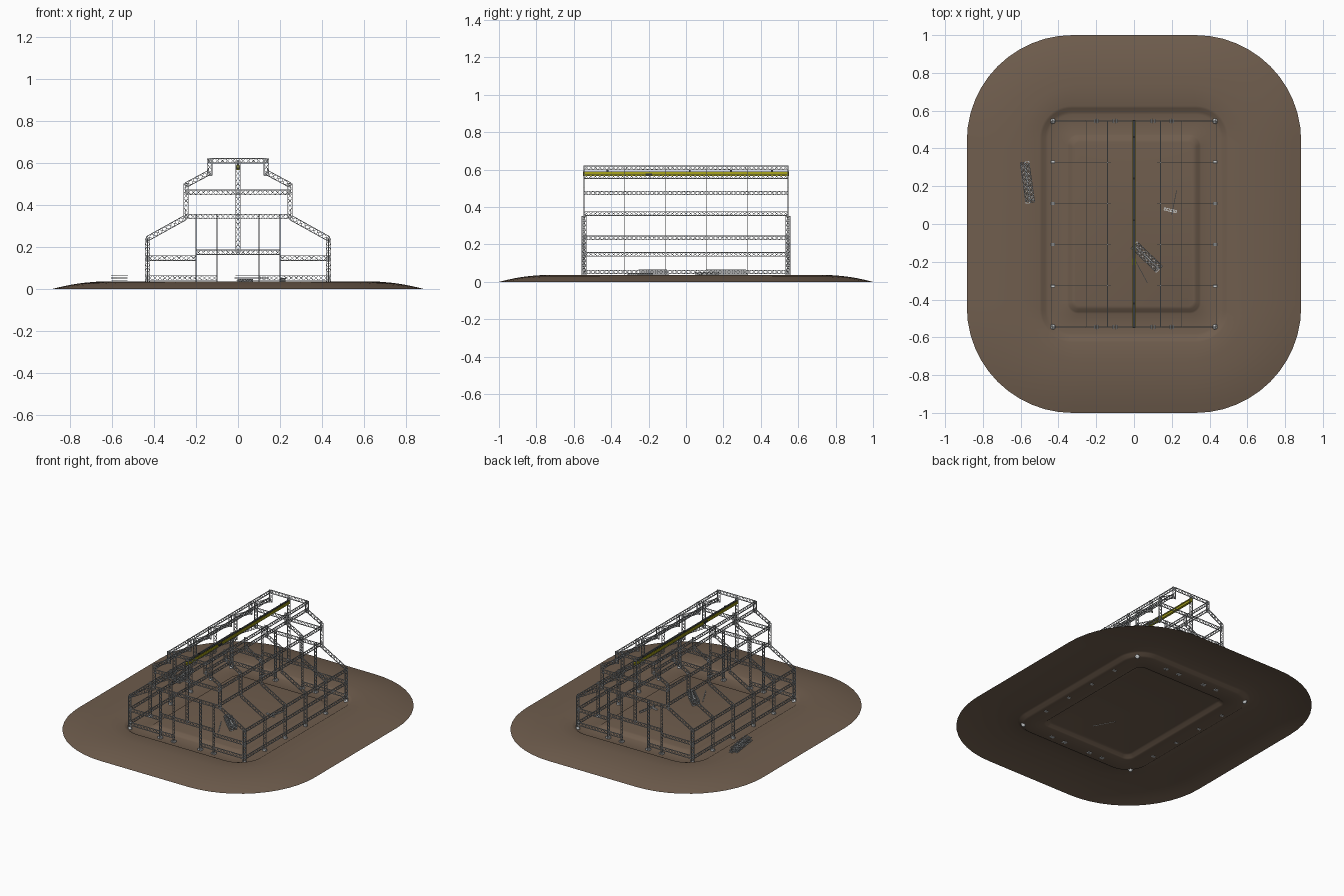
import bpy, bmesh, math
from mathutils import Vector, Matrix

cube = bpy.data.objects.get("Cube")
if cube:
    bpy.data.objects.remove(cube, do_unlink=True)


def material(name, rgb):
    m = bpy.data.materials.new(name)
    m.use_nodes = True
    m.diffuse_color = (*rgb, 1)
    m.node_tree.nodes["Principled BSDF"].inputs["Base Color"].default_value = (*rgb, 1)
    return m


EARTH = material("brown earth", (0.16, 0.11, 0.075))
STEEL = material("grey steel", (0.42, 0.44, 0.45))
PALE = material("pale steel", (0.6, 0.62, 0.63))
OLIVE = material("yellow paint", (0.4, 0.38, 0.01))
DARK = material("dark rail", (0.04, 0.045, 0.05))
X, Y, Z = Vector((1, 0, 0)), Vector((0, 1, 0)), Vector((0, 0, 1))


def finish(name, bm, mat):
    bmesh.ops.recalc_face_normals(bm, faces=bm.faces)
    mesh = bpy.data.meshes.new(name)
    bm.to_mesh(mesh)
    bm.free()
    mesh.materials.append(mat)
    ob = bpy.data.objects.new(name, mesh)
    bpy.context.collection.objects.link(ob)
    return ob


def bar(bm, a, b, t, side):
    """Thin square bar from a to b."""
    d = (b - a).normalized()
    n = d.cross(side)
    if n.length < 0.001:
        n = d.cross(Z if abs(d.z) < 0.9 else X)
    n.normalize()
    s = n.cross(d)
    rings = []
    for p in (a, b):
        rings.append([bm.verts.new(p + (n * i + s * j) * t / 2)
                      for i, j in ((-1, -1), (1, -1), (1, 1), (-1, 1))])
    for k in range(4):
        m = (k + 1) % 4
        bm.faces.new((rings[0][k], rings[0][m], rings[1][m], rings[1][k]))
    for r in rings:
        bm.faces.new(r)


def truss(bm, a, b, side, w=0.022, pitch=0.024):
    """Flat lattice girder: two chords with crossed braces."""
    a, b = Vector(a), Vector(b)
    d = (b - a).normalized()
    s = (side - d * side.dot(d)).normalized()
    h = s * w / 2
    n = d.cross(s)
    for k in (-1, 1):
        bar(bm, a + h * k, b + h * k, 0.0035, n)
    count = max(1, round((b - a).length / pitch))
    for i in range(count):
        p, q = a.lerp(b, i / count), a.lerp(b, (i + 1) / count)
        bar(bm, p - h, q + h, 0.0022, n)
        bar(bm, p + h, q - h, 0.0022, n)
    for p in (a, b):
        bar(bm, p - h, p + h, 0.003, n)


def box(bm, centre, size):
    bmesh.ops.create_cube(bm, size=1, matrix=Matrix.Translation(centre) @ Matrix.Diagonal((*size, 1)))


# Earth mound: open sheet made of rounded rectangular rings with a trench
def ring(bm, hx, hy, r, z):
    pts = []
    for c, (sx, sy) in enumerate(((1, 1), (-1, 1), (-1, -1), (1, -1))):
        for i in range(13):
            t = math.pi / 2 * (c + i / 12)
            pts.append(bm.verts.new((sx * (hx - r) + r * math.cos(t),
                                     sy * (hy - r) + r * math.sin(t), z)))
    return pts


bm = bmesh.new()
steps = [(0.885 - 0.27 * k, 1 - 0.27 * k, 0.56 - 0.22 * k, 0.037 * (1 - (1 - k) ** 2))
         for k in (0, 0.15, 0.3, 0.45, 0.6, 0.8, 1)]
steps += [(0.5, 0.625, 0.17, 0.037), (0.488, 0.613, 0.16, 0.033), (0.47, 0.595, 0.14, 0.02),
          (0.455, 0.58, 0.13, 0.016), (0.355, 0.475, 0.06, 0.016), (0.345, 0.465, 0.05, 0.02),
          (0.33, 0.45, 0.04, 0.033), (0.315, 0.435, 0.03, 0.037)]
rings = [ring(bm, *s) for s in steps]
for p, q in zip(rings, rings[1:]):
    for i in range(len(p)):
        j = (i + 1) % len(p)
        bm.faces.new((p[i], p[j], q[j], q[i]))
bm.faces.new(rings[-1])
mound = finish("earth_mound", bm, EARTH)
for f in mound.data.polygons:
    f.use_smooth = True

# Stepped roof ribs, one across every bay line
END = 0.545
BAYS = [-END + 2 * END * i / 5 for i in range(6)]
FOOT = 0.015
bm = bmesh.new()
for y in BAYS:
    for s in (-1, 1):
        truss(bm, (s * 0.43, y, FOOT), (s * 0.43, y, 0.24), X)
        truss(bm, (s * 0.43, y, 0.24), (s * 0.25, y, 0.34), Z)
        truss(bm, (s * 0.247, y, 0.34), (s * 0.247, y, 0.5), X)
        truss(bm, (s * 0.247, y, 0.495), (s * 0.135, y, 0.555), Z)
        truss(bm, (s * 0.135, y, 0.54), (s * 0.135, y, 0.62), X)
finish("roof_ribs", bm, STEEL)

# Cross girders and posts of the two gable ends
bm = bmesh.new()
for y in (-END, END):
    for z, w in ((0.61, 0.135), (0.46, 0.247), (0.345, 0.25), (0.175, 0.2)):
        truss(bm, (-w, y, z), (w, y, z), Z)
    truss(bm, (0, y, 0.175), (0, y, 0.61), X)
    for s in (-1, 1):
        truss(bm, (s * 0.2, y, 0.147), (s * 0.43, y, 0.147), Z)
        truss(bm, (s * 0.1, y, 0.053), (s * 0.43, y, 0.053), Z)
        for x in (0.1, 0.2):
            truss(bm, (s * x, y, FOOT), (s * x, y, 0.352), Y)
        truss(bm, (s * 0.43, y, FOOT), (s * 0.43, y, 0.24), Y)
finish("gable_frames", bm, STEEL)

# Long girders down both sides
bm = bmesh.new()
for x, z in ((0.435, 0.053), (0.435, 0.147), (0.435, 0.235), (0.25, 0.365),
             (0.25, 0.475), (0.14, 0.563), (0.14, 0.61)):
    for s in (-1, 1):
        truss(bm, (s * x, -END, z), (s * x, END, z), Z, w=0.02)
finish("side_girders", bm, STEEL)

# Footings under the posts
bm = bmesh.new()
for s in (-1, 1):
    for y in BAYS:
        if abs(y) < 0.5:
            box(bm, (s * 0.43, y, 0.02), (0.022, 0.016, 0.014))
    for e in (-END, END):
        for x in (0.1, 0.2):
            for k in (-1, 1):
                box(bm, (s * x + k * 0.009, e, 0.02), (0.008, 0.022, 0.016))
        bmesh.ops.create_uvsphere(bm, u_segments=10, v_segments=6, radius=0.015,
                                  matrix=Matrix.Translation((s * 0.43, e, 0.018)))
finish("post_footings", bm, PALE)

# Hoist beam under the ridge, with dark rail and trolley
bm = bmesh.new()
box(bm, (0, 0, 0.576), (0.006, 1.1, 0.016))
for z in (0.568, 0.585):
    box(bm, (0, 0, z), (0.016, 1.1, 0.004))
finish("hoist_beam", bm, OLIVE)
bm = bmesh.new()
box(bm, (0, 0, 0.589), (0.012, 1.1, 0.004))
box(bm, (0, -0.2, 0.574), (0.02, 0.035, 0.012))
for y in (-0.42, 0.02, 0.24, 0.46):
    box(bm, (0, y, 0.593), (0.008, 0.01, 0.008))
finish("hoist_rail", bm, DARK)


# Stacked spare girders lying on the ground
def stack(name, a, b, columns, layers):
    a, b = Vector(a), Vector(b)
    side = (b - a).cross(Z).normalized()
    bm = bmesh.new()
    for i in range(columns):
        for j in range(layers):
            off = side * (i - (columns - 1) / 2) * 0.025 + Z * (0.042 + j * 0.011)
            slip = (b - a) * 0.04 * ((i * 2 + j) % 3 - 1)
            truss(bm, a + off + slip, b + off + slip, side)
    finish(name, bm, STEEL)


stack("west_girder_stack", (-0.578, 0.32, 0), (-0.55, 0.12, 0), 2, 3)
stack("inner_girder_stack", (0.005, -0.115, 0), (0.13, -0.235, 0), 2, 3)
bm = bmesh.new()
truss(bm, (0, -0.18, 0.042), (0.07, -0.31, 0.042), Z, w=0.008)
truss(bm, (0.2, 0.05, 0.045), (0.225, 0.175, 0.045), Z, w=0.012)
truss(bm, (0.16, 0.08, 0.042), (0.225, 0.065, 0.042), Y, w=0.012)
finish("loose_girders", bm, PALE)
